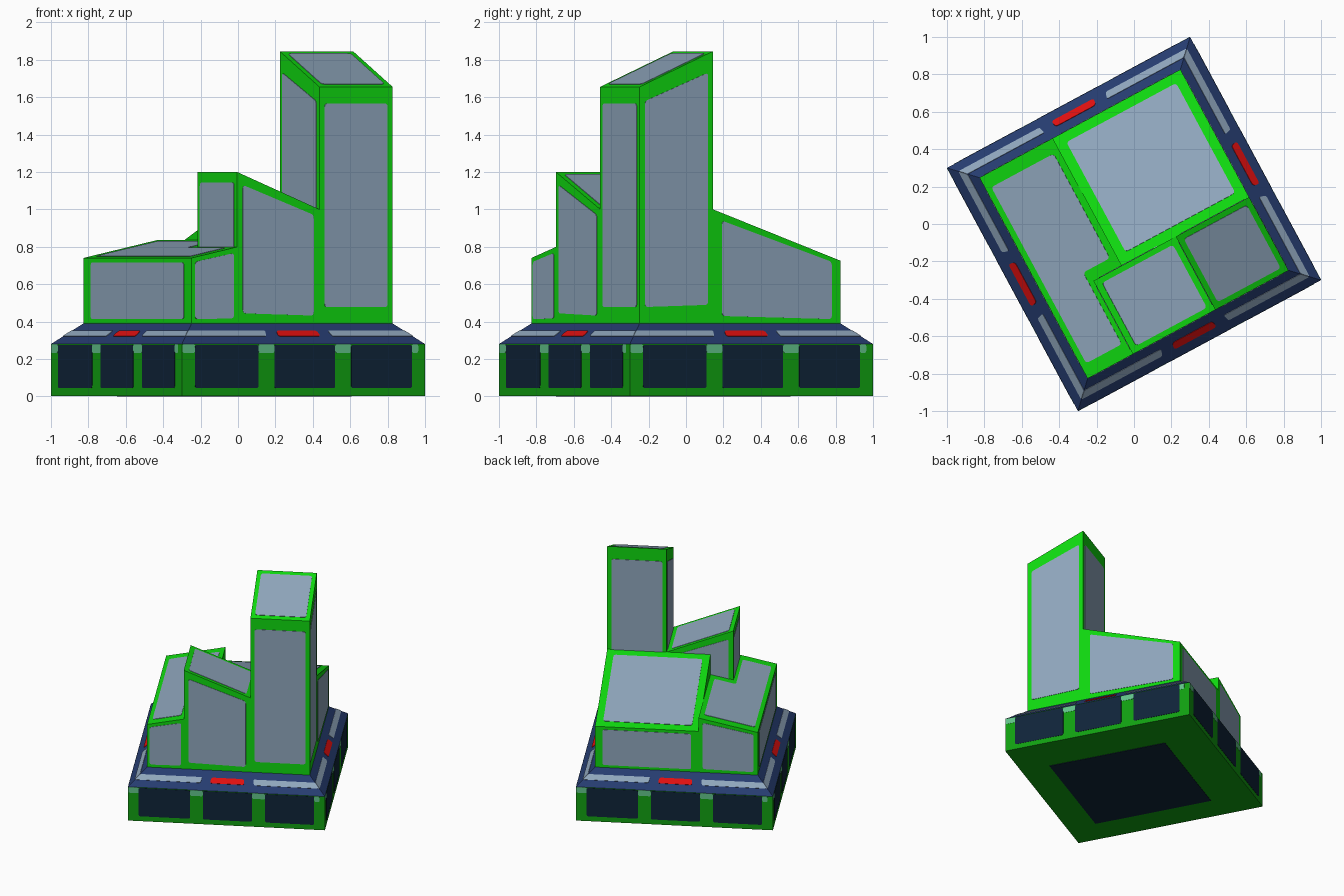
import bpy, bmesh, math
from mathutils import Vector

if "Cube" in bpy.data.objects:
    bpy.data.objects.remove(bpy.data.objects["Cube"])

ANGLE = math.atan2(0.7, 1.3)      # whole model is turned on the plot
H, HI = 0.738, 0.61               # half width of plinth and of the deck
Z0, Z1, Z2 = 0.003, 0.28, 0.39    # plinth bottom, plinth top, deck


def material(name, rgb):
    lin = [(c / 255 / 12.92 if c < 11 else ((c / 255 + 0.055) / 1.055) ** 2.4) for c in rgb]
    m = bpy.data.materials.new(name)
    m.diffuse_color = (*lin, 1)
    m.use_nodes = True
    m.node_tree.nodes["Principled BSDF"].inputs["Base Color"].default_value = m.diffuse_color
    return m


GREEN = material("bright_green", (15, 217, 15))
DARK_GREEN = material("deep_green", (17, 160, 17))
PANE = material("pale_glass", (143, 166, 188))
NAVY = material("navy_blue", (38, 60, 112))
DARK_GLASS = material("dark_glass", (15, 36, 57))
MINT = material("mint", (98, 195, 138))
RED = material("red", (222, 15, 15))


def finish(name, bm, mat):
    bmesh.ops.recalc_face_normals(bm, faces=bm.faces)
    me = bpy.data.meshes.new(name)
    bm.to_mesh(me)
    bm.free()
    me.materials.append(mat)
    ob = bpy.data.objects.new(name, me)
    ob.rotation_euler.z = ANGLE
    bpy.context.collection.objects.link(ob)
    return ob


def prism(bm, low, high):
    """Closed solid between two matching loops."""
    a = [bm.verts.new(p) for p in low]
    b = [bm.verts.new(p) for p in high]
    n = len(a)
    bm.faces.new(a[::-1])
    bm.faces.new(b)
    for i in range(n):
        bm.faces.new((a[i], a[(i + 1) % n], b[(i + 1) % n], b[i]))


def rounded(pts, r):
    """Rounds the corners of a polygon."""
    out = []
    for i, p in enumerate(pts):
        a = p + (pts[i - 1] - p).normalized() * r
        b = p + (pts[(i + 1) % len(pts)] - p).normalized() * r
        for k in range(5):
            t = k / 4
            out.append(a * (1 - t) ** 2 + p * 2 * t * (1 - t) + b * t * t)
    return out


def plate(bm, pts, r=0.02, thick=0.003):
    """Thin rounded panel lying on a planar polygon (counter-clockwise)."""
    n = (pts[1] - pts[0]).cross(pts[-1] - pts[0]).normalized()
    loop = rounded(pts, r) if r else pts
    prism(bm, [p - n * 0.002 for p in loop], [p + n * thick for p in loop])


def part_of(quad, s0, s1, t0, t1):
    """Sub-rectangle of a quad in 0..1 coordinates."""
    a, b, c, d = quad
    f = lambda s, t: a.lerp(b, s).lerp(d.lerp(c, s), t)
    return [f(s0, t0), f(s1, t0), f(s1, t1), f(s0, t1)]


def square(h, z):
    return [Vector((x * h, y * h, z)) for x, y in ((-1, -1), (1, -1), (1, 1), (-1, 1))]


# Plinth and sloped skirt
bm = bmesh.new()
prism(bm, square(H, Z0), square(H, Z1))
finish("plinth", bm, DARK_GREEN)
bm = bmesh.new()
prism(bm, square(H, Z1), square(HI, Z2))
finish("sloped_skirt", bm, NAVY)

# Recurring details on the four sides of plinth and skirt
glass, tabs, strips, reds = (bmesh.new() for _ in range(4))
low, mid, top = square(H, 0), square(H, Z1), square(HI, Z2)
for i in range(4):
    j = (i + 1) % 4
    wall = [low[i], low[j], mid[j], mid[i]]
    slope = [mid[i], mid[j], top[j], top[i]]
    for s0, s1 in ((0.054, 0.315), (0.38, 0.63), (0.696, 0.946)):
        plate(glass, part_of(wall, s0, s1, 0.155, 0.985), 0.015, 0.002)
    for s0, s1 in ((0.002, 0.054), (0.315, 0.38), (0.63, 0.696), (0.946, 0.972)):
        plate(tabs, part_of(wall, s0, s1, 0.83, 0.998), 0.012, 0.0015)
    for s0, s1 in ((0.0, 0.355), (0.645, 1.0)):
        plate(strips, part_of(slope, s0, s1, 0.36, 0.64), 0.012)
    plate(reds, part_of(slope, 0.407, 0.593, 0.36, 0.64), 0.018)
finish("plinth_windows", glass, DARK_GLASS)
finish("plinth_tabs", tabs, MINT)
finish("skirt_strips", strips, PANE)
finish("skirt_red_lights", reds, RED)

# Dark panel under the plinth
bm = bmesh.new()
c = Vector((-0.05, -0.05, 0))
prism(bm, [p + c for p in square(0.463, 0)], [p + c for p in square(0.463, Z0 + 0.002)])
finish("underside_panel", bm, DARK_GLASS)


def block(name, foot, roof, glazed, roof_pane=None):
    """Building with a slanted roof; glazed lists wall indices with a window."""
    at = lambda p: Vector((p[0], p[1], roof(*p)))
    lo = [Vector((x, y, Z2 - 0.002)) for x, y in foot]
    hi = [at(p) for p in foot]
    bm = bmesh.new()
    prism(bm, lo, hi)
    finish(name, bm, GREEN)
    bm = bmesh.new()
    for i in glazed:
        j = (i + 1) % len(foot)
        plate(bm, part_of([lo[i], lo[j], hi[j], hi[i]], 0.07, 0.93, 0.07, 0.93))
    plate(bm, [at(p) for p in roof_pane] if roof_pane
          else part_of(hi, 0.07, 0.93, 0.07, 0.93))
    finish(name + "_windows", bm, PANE)


def rect(u0, v0, u1, v1):
    return [(u0, v0), (u1, v0), (u1, v1), (u0, v1)]


E, M, N = 0.61, 0.165, 0.335      # outer edge and dividing lines

# Four buildings (walls: 0 front, 1 right, 2 back, 3 left)
block("tower", rect(M, -E, E, -M),
      lambda u, v: 1.655 + (v + E) * 0.19 / (E - M), (0, 1, 2, 3))
block("middle_building", rect(-N, -E, M, -M),
      lambda u, v: 1.2 - (u + N) * 0.2 / (M + N), (0, 2, 3))
block("wide_building", rect(-M, -M, E, E),
      lambda u, v: 1.0 - (v + M) * 0.275 / (E + M), (1, 2))
block("low_building",
      [(-E, -E), (-N, -E), (-N, -M), (-M, -M), (-M, E), (-E, E)],
      lambda u, v: 0.74 + (u + E) * 0.095 / (E - M), (0, 4, 5),
      [(-0.578, -0.535), (-0.362, -0.535), (-0.362, -0.1),
       (-0.2, -0.1), (-0.2, 0.535), (-0.578, 0.535)])
